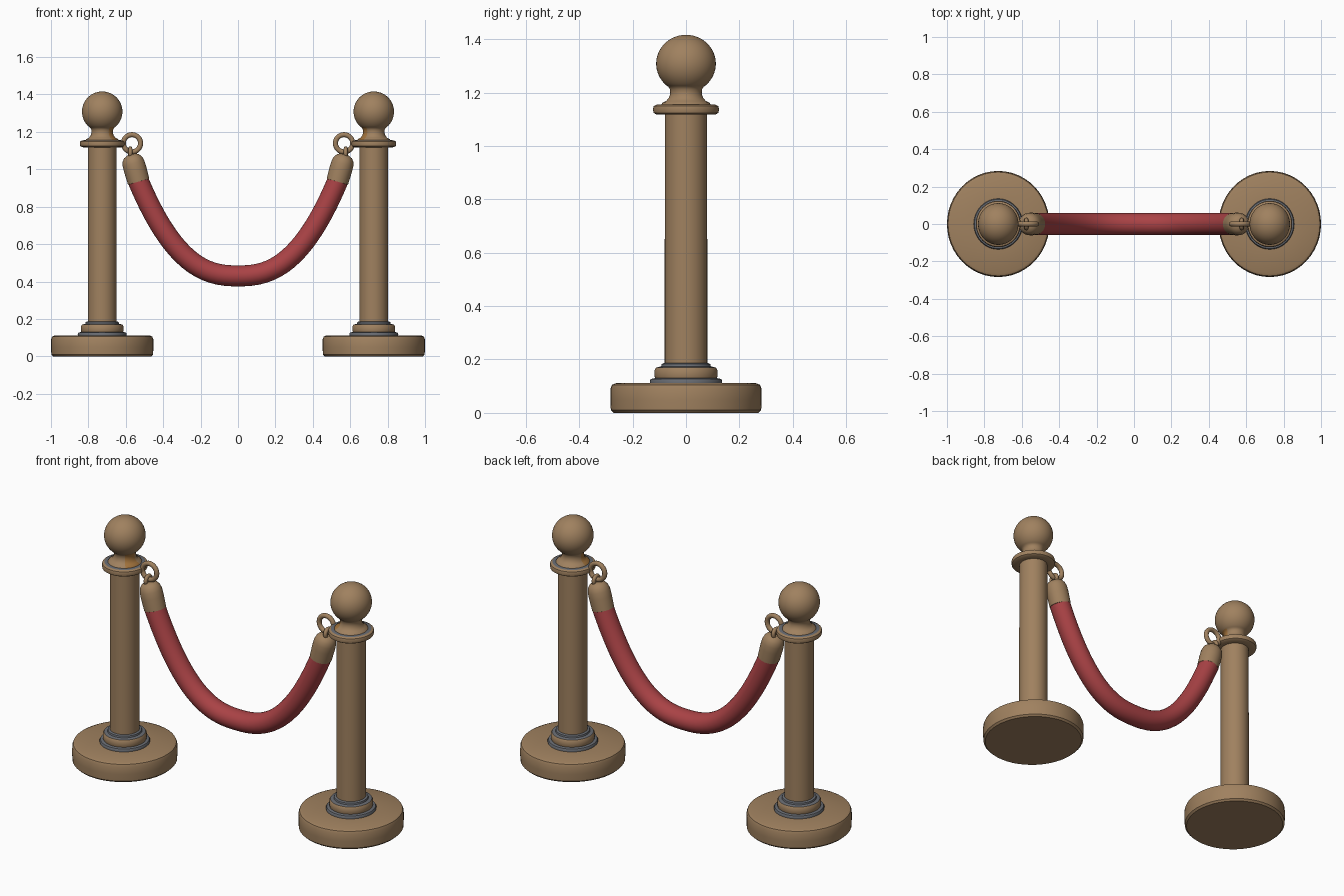
import bpy, bmesh, math
from mathutils import Matrix, Vector

if "Cube" in bpy.data.objects:
    bpy.data.objects.remove(bpy.data.objects["Cube"])


def material(name, rgb):
    m = bpy.data.materials.new(name)
    m.diffuse_color = (*rgb, 1)
    m.use_nodes = True
    m.node_tree.nodes["Principled BSDF"].inputs["Base Color"].default_value = m.diffuse_color
    return m


BRASS = material("aged brass", (0.35, 0.22, 0.115))
RED = material("red velvet", (0.40, 0.055, 0.06))
GREY = material("blue grey tarnish", (0.14, 0.15, 0.17))
RUST = material("orange patina", (0.36, 0.17, 0.045))


def finish(name, bm, mats, angle=40):
    bmesh.ops.recalc_face_normals(bm, faces=bm.faces)
    me = bpy.data.meshes.new(name)
    bm.to_mesh(me)
    bm.free()
    for m in mats:
        me.materials.append(m)
    ob = bpy.data.objects.new(name, me)
    bpy.context.collection.objects.link(ob)
    bpy.ops.object.select_all(action='DESELECT')
    ob.select_set(True)
    bpy.context.view_layer.objects.active = ob
    bpy.ops.object.shade_smooth_by_angle(angle=math.radians(angle))
    return ob


def tube(name, stations, mats, rule=None, seg=48, ystretch=1.0):
    """Closed skin over rings (x, z, radius, tilt) centred on y = 0."""
    bm = bmesh.new()
    rings = []
    for x, z, r, a in stations:
        u = Vector((math.cos(a), 0, math.sin(a)))
        rings.append([bm.verts.new(Vector((x, 0, z)) + u * r * math.cos(t)
                      + Vector((0, r * ystretch * math.sin(t), 0)))
                      for t in (2 * math.pi * i / seg for i in range(seg))])
    for lo, hi in zip(rings, rings[1:]):
        for i in range(seg):
            j = (i + 1) % seg
            bm.faces.new((lo[i], lo[j], hi[j], hi[i]))
    bm.faces.new(rings[0])
    bm.faces.new(rings[-1])
    if rule:
        for f in bm.faces:
            f.material_index = rule(f.calc_center_median())
    return finish(name, bm, mats)


def torus(name, major, minor, matrix, n=32, k=12):
    bm = bmesh.new()
    g = [[bm.verts.new(matrix @ Vector((
        (major + minor * math.cos(b)) * math.cos(a),
        minor * math.sin(b),
        (major + minor * math.cos(b)) * math.sin(a))))
        for b in (2 * math.pi * q / k for q in range(k))]
        for a in (2 * math.pi * p / n for p in range(n))]
    for p in range(n):
        for q in range(k):
            bm.faces.new((g[p][q], g[(p + 1) % n][q],
                          g[(p + 1) % n][(q + 1) % k], g[p][(q + 1) % k]))
    return finish(name, bm, [BRASS], 80)


PX = 0.726  # post distance from the middle
base = [(0.262, 0), (0.272, 0.01), (0.274, 0.05), (0.273, 0.092),
        (0.268, 0.105), (0.255, 0.111), (0.1, 0.112)]
collar = [(0.13, 0.108), (0.131, 0.12), (0.127, 0.127), (0.112, 0.13),
          (0.114, 0.138), (0.114, 0.16), (0.108, 0.17), (0.09, 0.174),
          (0.088, 0.183), (0.078, 0.187)]
flange = [(0.075, 1.117), (0.108, 1.118), (0.117, 1.124), (0.12, 1.137),
          (0.117, 1.149), (0.106, 1.155), (0.088, 1.156), (0.085, 1.162),
          (0.072, 1.168), (0.062, 1.18), (0.057, 1.195), (0.058, 1.212),
          (0.064, 1.222)]
# ball continues from the neck
BZ, BR = 1.308, 0.108
ball = [(BR * math.sin(t), BZ - BR * math.cos(t))
        for t in (math.radians(40 + 139.5 * i / 22) for i in range(23))]


def collar_rule(c):
    return 1 if c.z < 0.13 or 0.17 < c.z else 0


for side, s in (("left", -1), ("right", 1)):
    def turned(part, profile, mats, rule=None):
        return tube(f"{side}_{part}", [(s * PX, z, r, 0) for r, z in profile],
                    mats, rule, ystretch=1.035)

    # inward-facing patina around the neck
    def neck_rule(c, s=s):
        d = math.atan2(c.y, -s * (c.x - s * PX))
        if 1.156 < c.z < 1.225 and abs(d + 0.4) < 0.5:
            return 1
        if 1.1545 < c.z < 1.157:
            return 2
        return 0

    turned("base", base, [BRASS])
    turned("collar", collar, [BRASS, GREY], collar_rule)
    turned("pole", [(0.077, 0.1), (0.077, 0.6), (0.076, 1.13)], [BRASS])
    turned("flange_and_ball", flange + ball, [BRASS, RUST, GREY], neck_rule)

    # ferrule: tilted cap on the rope end
    start, d = Vector((0.533, 0.94)), Vector((0.27, 0.963))
    tilt = math.atan2(-d.x, d.y)
    cap = [(-0.01, 0.05), (-0.006, 0.059), (0.06, 0.061), (0.095, 0.06),
           (0.118, 0.054), (0.134, 0.042), (0.143, 0.025), (0.146, 0.004)]
    tube(f"{side}_ferrule",
         [(s * (start.x + d.x * h), start.y + d.y * h, r, s * tilt)
          for h, r in cap], [BRASS], seg=32)
    # eyelet on the ferrule and the hanging ring
    torus(f"{side}_eyelet", 0.023, 0.011,
          Matrix.Translation((s * 0.576, 0, 1.088)) @ Matrix.Rotation(math.pi / 2, 4, 'Z'))
    torus(f"{side}_ring", 0.046, 0.0135, Matrix.Translation((s * 0.567, 0, 1.139)))

# hanging rope
rope = []
X0, H, P, N = 0.536, 0.515, 2.5, 48
for i in range(N + 1):
    x = X0 * math.sin(math.pi / 2 * (2 * i / N - 1))
    q = abs(x) / X0
    slope = math.copysign(P * H / X0 * q ** (P - 1), x)
    a = math.atan(slope) + math.pi / 2
    rope.append((x, 0.43 + H * q ** P, 0.056, a))
tube("velvet_rope", rope, [RED], seg=28, ystretch=1.05)
